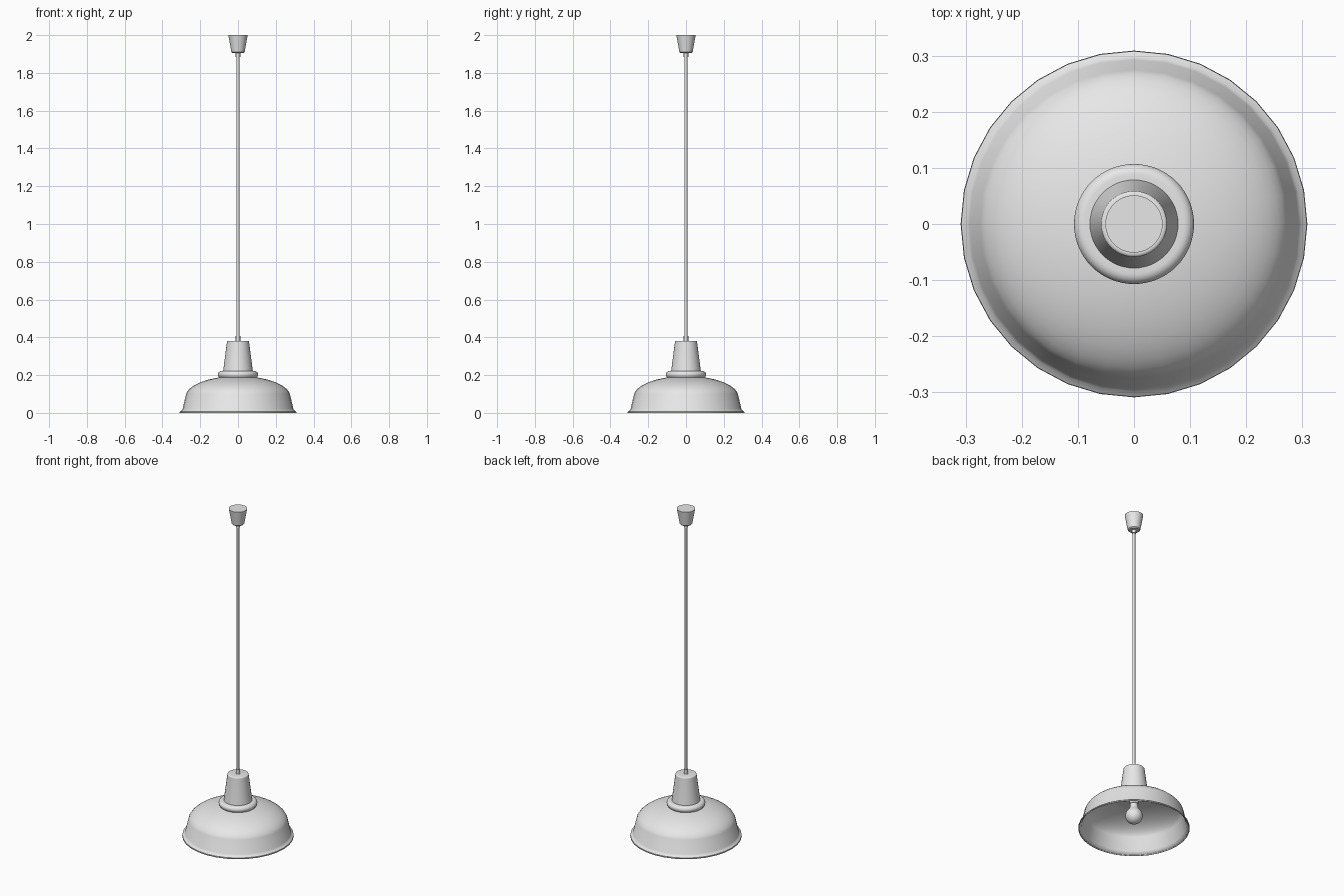
import bpy, bmesh, math

cube = bpy.data.objects.get("Cube")
if cube:
    bpy.data.objects.remove(cube, do_unlink=True)

grey = bpy.data.materials.new("light_grey")
grey.use_nodes = True
grey.diffuse_color = (0.8, 0.8, 0.8, 1)
grey.node_tree.nodes["Principled BSDF"].inputs["Base Color"].default_value = (0.8, 0.8, 0.8, 1)


def lathe(name, profile, sides=32, angle=30):
    """Turn a (radius, height) profile around z; radius 0 makes a pole."""
    bm = bmesh.new()
    rings = []
    for r, z in profile:
        if r == 0:
            rings.append([bm.verts.new((0, 0, z))] * sides)
        else:
            rings.append([bm.verts.new((r * math.cos(math.tau * i / sides),
                                        r * math.sin(math.tau * i / sides), z))
                          for i in range(sides)])
    for a, b in zip(rings, rings[1:]):
        for i in range(sides):
            j = (i + 1) % sides
            bm.faces.new(dict.fromkeys((a[i], a[j], b[j], b[i])))
    bmesh.ops.recalc_face_normals(bm, faces=bm.faces)
    mesh = bpy.data.meshes.new(name)
    bm.to_mesh(mesh)
    bm.free()
    mesh.materials.append(grey)
    obj = bpy.data.objects.new(name, mesh)
    bpy.context.collection.objects.link(obj)
    bpy.ops.object.select_all(action='DESELECT')
    obj.select_set(True)
    bpy.context.view_layer.objects.active = obj
    bpy.ops.object.shade_smooth_by_angle(angle=math.radians(angle))
    return obj


def arc(r, z, cr, cz, start, end, steps):
    """Elliptical arc of profile points, angles in degrees."""
    angles = [math.radians(start + (end - start) * i / steps) for i in range(steps + 1)]
    return [(r + cr * math.cos(t), z + cz * math.sin(t)) for t in angles]


# Shade: flared lip, sloping skirt and shallow dome
dome = arc(0, 0.085, 0.278, 0.11, 9, 69, 9)
shade = lathe("shade", [(0.309, 0), (0.308, 0.007), (0.298, 0.014), (0.293, 0.022)]
              + dome + [(0.05, 0.192), (0, 0.194)], 32, 25)
wall = shade.modifiers.new("wall", 'SOLIDIFY')
wall.thickness = 0.004
wall.offset = -1

# Rounded collar and tapered neck
lathe("collar", [(0, 0.18), (0.1, 0.18)] + arc(0.089, 0.203, 0.018, 0.018, -50, 90, 8)
      + [(0.078, 0.221), (0, 0.221)], 64, 40)
lathe("neck", [(0, 0.218), (0.079, 0.218), (0.059, 0.373)]
      + arc(0.053, 0.375, 0.006, 0.006, 15, 90, 3) + [(0, 0.381)], 48, 40)

# Cord with a sleeve at each end
lathe("cord", [(0, 0.375), (0.0075, 0.375), (0.0075, 1.91), (0, 1.91)], 16)
for name, z in (("lower_sleeve", 0.378), ("upper_sleeve", 1.885)):
    lathe(name, [(0, z), (0.012, z), (0.012, z + 0.03), (0, z + 0.03)], 16)

# Ceiling cup
lathe("ceiling_cup", [(0, 1.905), (0.03, 1.905), (0.035, 1.91), (0.051, 2), (0, 2)], 48)

# Bulb and its socket inside the shade
lathe("bulb", [(0, 0.032)] + arc(0, 0.08, 0.048, 0.048, -75, 45, 10)
      + [(0.025, 0.128), (0.021, 0.145), (0.021, 0.165), (0, 0.165)], 32, 40)
lathe("socket", [(0, 0.155), (0.024, 0.155), (0.024, 0.192), (0, 0.192)], 32)
